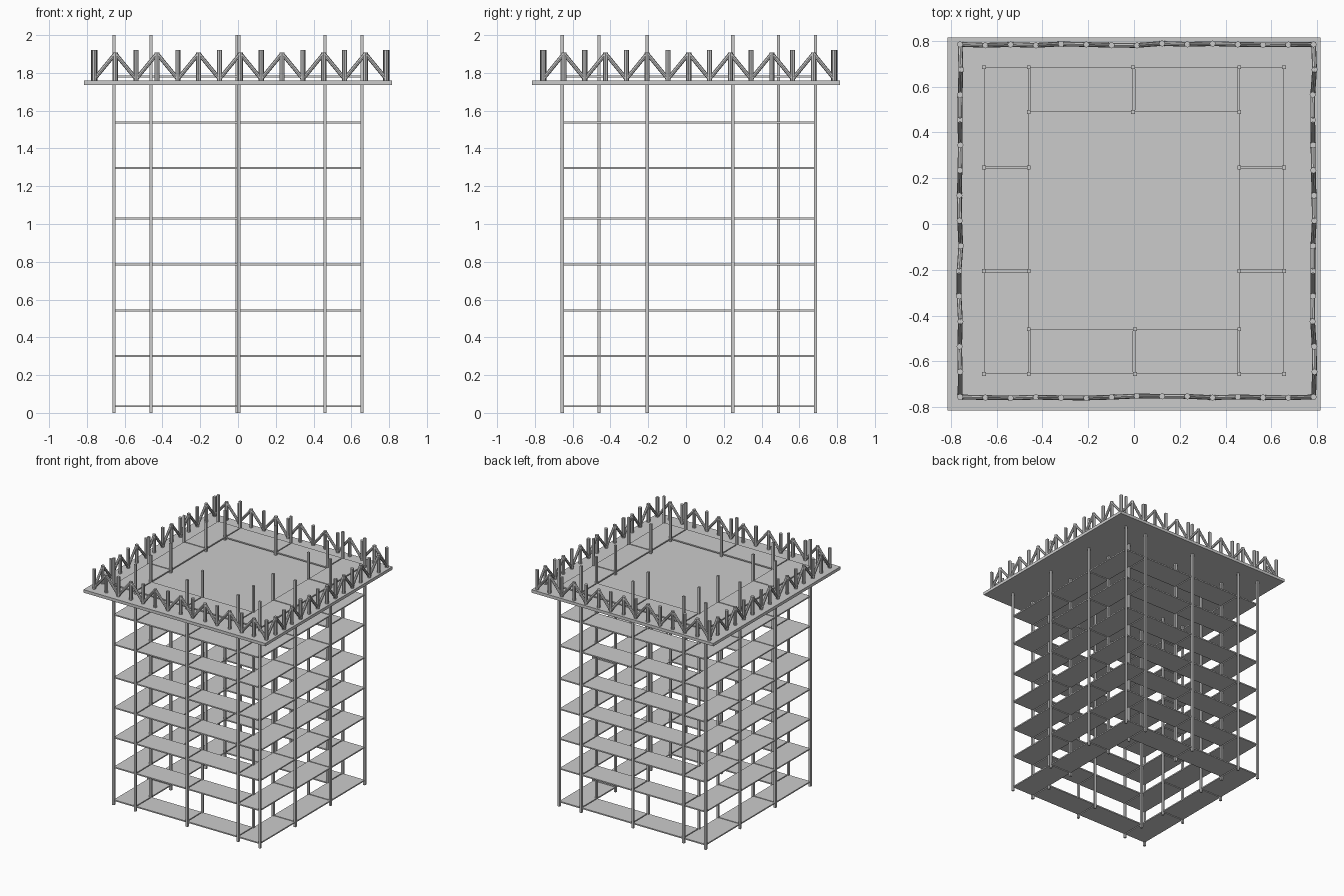
import bpy, bmesh, random
from mathutils import Vector, Matrix

if "Cube" in bpy.data.objects:
    bpy.data.objects.remove(bpy.data.objects["Cube"])

random.seed(4)


def finish(bm, name):
    me = bpy.data.meshes.new(name)
    bm.to_mesh(me)
    bm.free()
    ob = bpy.data.objects.new(name, me)
    bpy.context.collection.objects.link(ob)
    return ob


def box(bm, x0, x1, y0, y1, z0, z1):
    m = Matrix.Translation(((x0 + x1) / 2, (y0 + y1) / 2, (z0 + z1) / 2))
    m = m @ Matrix.Diagonal((x1 - x0, y1 - y0, z1 - z0, 1))
    bmesh.ops.create_cube(bm, size=1, matrix=m)


def rod(bm, a, b, r, sides=8):
    a, b = Vector(a), Vector(b)
    d = b - a
    m = Matrix.Translation((a + b) / 2) @ d.to_track_quat('Z', 'Y').to_matrix().to_4x4()
    bmesh.ops.create_cone(bm, cap_ends=True, segments=sides, radius1=r, radius2=r,
                          depth=d.length, matrix=m)


# Square posts running the full height, outer and inner ring
posts = []
for s in (-1, 1):
    for y in (-0.655, -0.205, 0.247, 0.685):
        posts.append((s * 0.656, y))
    for y in (-0.655, -0.46, -0.205, 0.247, 0.49, 0.685):
        posts.append((s * 0.46, y))
posts += [(0.004, -0.655), (0.004, -0.46), (-0.005, 0.49), (-0.005, 0.685)]
bm = bmesh.new()
h = 0.0085
for x, y in posts:
    box(bm, x - h, x + h, y - h, y + h, 0, 2)
finish(bm, "tower_posts")

# Ring of floor panels on each level, with narrow gaps between panels
bm = bmesh.new()
g = 0.004
for z in (0.035, 0.302, 0.543, 0.785, 1.03, 1.297, 1.538, 1.78):
    z0, z1 = z - 0.005, z + 0.005
    for xa, xb in ((-0.656, -0.46), (0.46, 0.656)):
        for ya, yb in ((-0.655, -0.205), (-0.205, 0.247), (0.247, 0.685)):
            box(bm, xa, xb, ya + g * (ya > -0.6), yb - g * (yb < 0.6), z0, z1)
    for ya, yb in ((-0.655, -0.46), (0.49, 0.685)):
        box(bm, -0.452, -g, ya, yb, z0, z1)
        box(bm, g, 0.452, ya, yb, z0, z1)
finish(bm, "floor_panels")

# Wide top deck
bm = bmesh.new()
box(bm, -0.815, 0.815, -0.815, 0.815, 1.737, 1.761)
finish(bm, "top_deck")

# Railing: alternating uprights and sloping braces along four sides
LO, HI, N = -0.76, 0.785, 14
step = (HI - LO) / N
corners = [(LO, LO + 0.004), (HI, LO + 0.004), (HI, HI), (LO, HI)]
up, brace = bmesh.new(), bmesh.new()
for k in range(4):
    a, b = Vector(corners[k]), Vector(corners[(k + 1) % 4])
    d = (b - a).normalized()
    n = Vector((-d.y, d.x))
    pts = []
    for i in range(N + 1):
        off = 0 if i in (0, N) else random.uniform(-0.005, 0.005)
        pts.append(a.lerp(b, i / N) + n * off)
    for i, p in enumerate(pts):
        if i < N:
            top = 1.92 if i % 2 == 0 else 1.908
            rod(up, (p.x, p.y, 1.75), (p.x, p.y, top), 0.0135)
        if i % 2:
            for q in (pts[i - 1], pts[i + 1]):
                rod(brace, (q.x, q.y, 1.768), (p.x, p.y, 1.902), 0.0105)
for ob in (finish(up, "railing_uprights"), finish(brace, "railing_braces")):
    bpy.context.view_layer.objects.active = ob
    ob.select_set(True)
bpy.ops.object.shade_smooth_by_angle()
